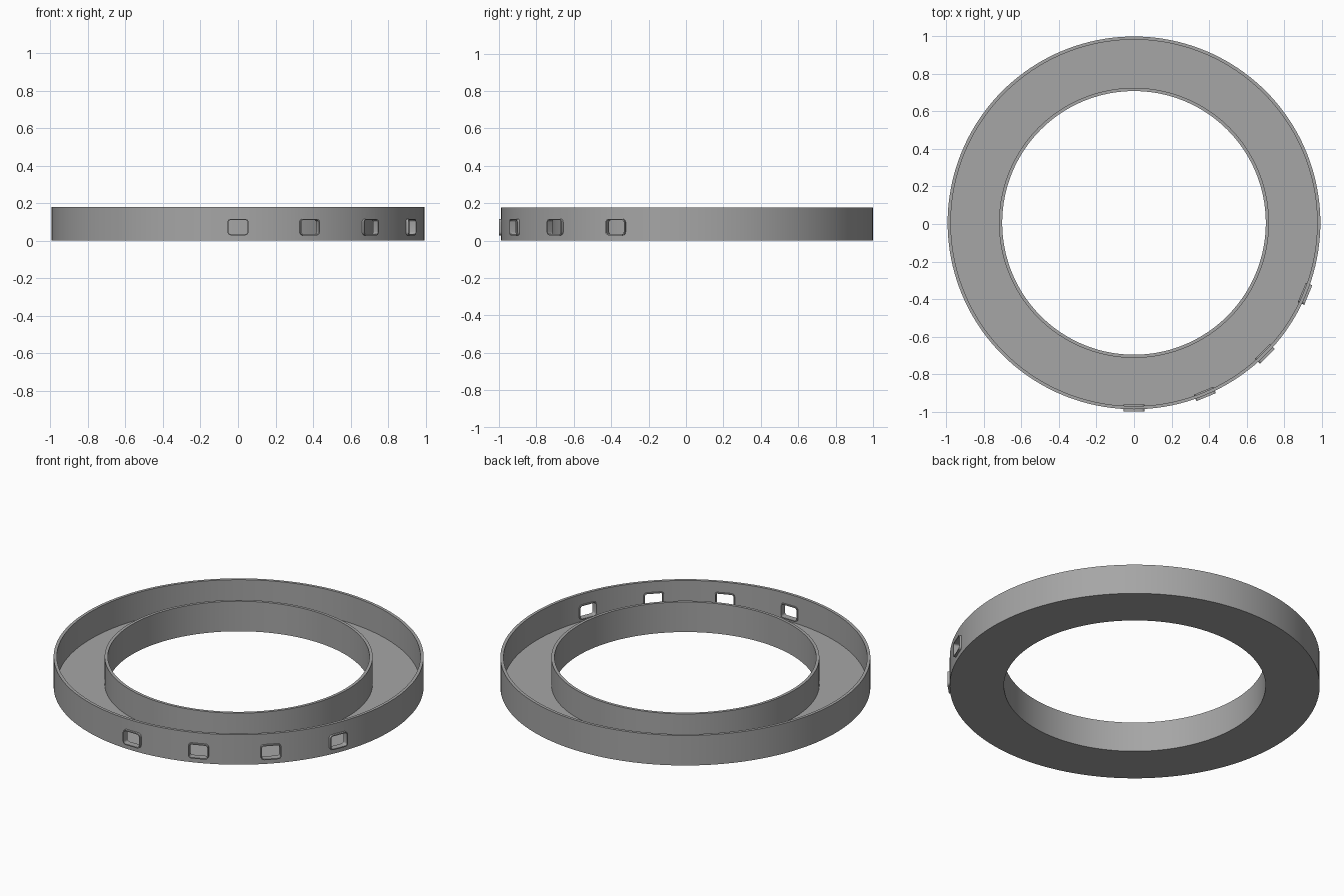
import bpy, bmesh, math
from mathutils import Matrix, Vector

cube = bpy.data.objects.get("Cube")
if cube:
    bpy.data.objects.remove(cube, do_unlink=True)

CENTRE = Vector((0, 0.006, 0))
OUTER, INNER, WALL, HEIGHT, FLOOR = 0.994, 0.703, 0.017, 0.178, 0.017
WINDOW_ANGLES = (0, 22.5, 45, 67.5)
SEGMENTS = 160

grey = bpy.data.materials.new("matte grey")
grey.use_nodes = True
grey.diffuse_color = (0.38, 0.38, 0.38, 1)
grey.node_tree.nodes["Principled BSDF"].inputs["Base Color"].default_value = grey.diffuse_color


def make_object(name, bm):
    bmesh.ops.recalc_face_normals(bm, faces=bm.faces)
    mesh = bpy.data.meshes.new(name)
    bm.to_mesh(mesh)
    bm.free()
    obj = bpy.data.objects.new(name, mesh)
    bpy.context.collection.objects.link(obj)
    mesh.materials.append(grey)
    return obj


def smooth(obj):
    bpy.ops.object.select_all(action='DESELECT')
    obj.select_set(True)
    bpy.context.view_layer.objects.active = obj
    bpy.ops.object.shade_smooth_by_angle(angle=math.radians(30))


def rounded_rect(half_w, half_h, radius, steps=5):
    points = []
    for corner, (sx, sz) in enumerate(((1, 1), (-1, 1), (-1, -1), (1, -1))):
        for i in range(steps + 1):
            a = math.pi / 2 * (corner + i / steps)
            points.append((sx * (half_w - radius) + radius * math.cos(a),
                           sz * (half_h - radius) + radius * math.sin(a)))
    return points


def bridge(bm, loops):
    """Join each closed loop to the next with quads."""
    for a, b in zip(loops, loops[1:]):
        for i in range(len(a)):
            j = (i + 1) % len(a)
            bm.faces.new((a[i], a[j], b[j], b[i]))


def window_loop(bm, profile, depth):
    return [bm.verts.new((x, -depth, z)) for x, z in profile]


def place(bm, angle):
    turn = Matrix.Rotation(math.radians(angle), 4, 'Z')
    lift = Matrix.Translation(CENTRE + Vector((0, 0, 0.072)))
    bmesh.ops.transform(bm, matrix=lift @ turn, verts=bm.verts)


# Open annular tray, revolved from its U-shaped section
section = [(INNER, 0), (OUTER, 0), (OUTER, HEIGHT), (OUTER - WALL, HEIGHT),
           (OUTER - WALL, FLOOR), (INNER + WALL, FLOOR),
           (INNER + WALL, HEIGHT), (INNER, HEIGHT)]
bm = bmesh.new()
rings = []
for r, z in section:
    ring = []
    for i in range(SEGMENTS):
        a = 2 * math.pi * i / SEGMENTS
        ring.append(bm.verts.new(CENTRE + Vector((r * math.cos(a), r * math.sin(a), z))))
    rings.append(ring)
bridge(bm, rings + rings[:1])
tray = make_object("ring_tray", bm)

# Window openings through the outer wall
outer_profile = rounded_rect(0.056, 0.044, 0.018)
cut_profile = rounded_rect(0.053, 0.041, 0.015)
inner_profile = rounded_rect(0.050, 0.038, 0.012)
for angle in WINDOW_ANGLES:
    bm = bmesh.new()
    loops = [window_loop(bm, cut_profile, d) for d in (0.93, 1.04)]
    bridge(bm, loops)
    for loop in loops:
        bm.faces.new(loop)
    place(bm, angle)
    cutter = make_object("window_cutter", bm)
    cutter.hide_render = True
    mod = tray.modifiers.new("window", 'BOOLEAN')
    mod.operation, mod.solver, mod.object = 'DIFFERENCE', 'EXACT', cutter
    bpy.context.view_layer.objects.active = tray
    bpy.ops.object.modifier_apply(modifier=mod.name)
    bpy.data.objects.remove(cutter, do_unlink=True)
smooth(tray)

# Thin flat sleeves lining the windows
for number, angle in enumerate(WINDOW_ANGLES, 1):
    bm = bmesh.new()
    back, front = 0.969, 1.006
    loops = [window_loop(bm, outer_profile, back), window_loop(bm, outer_profile, front),
             window_loop(bm, inner_profile, front), window_loop(bm, inner_profile, back)]
    bridge(bm, loops + loops[:1])
    place(bm, angle)
    smooth(make_object(f"window_frame_{number}", bm))
